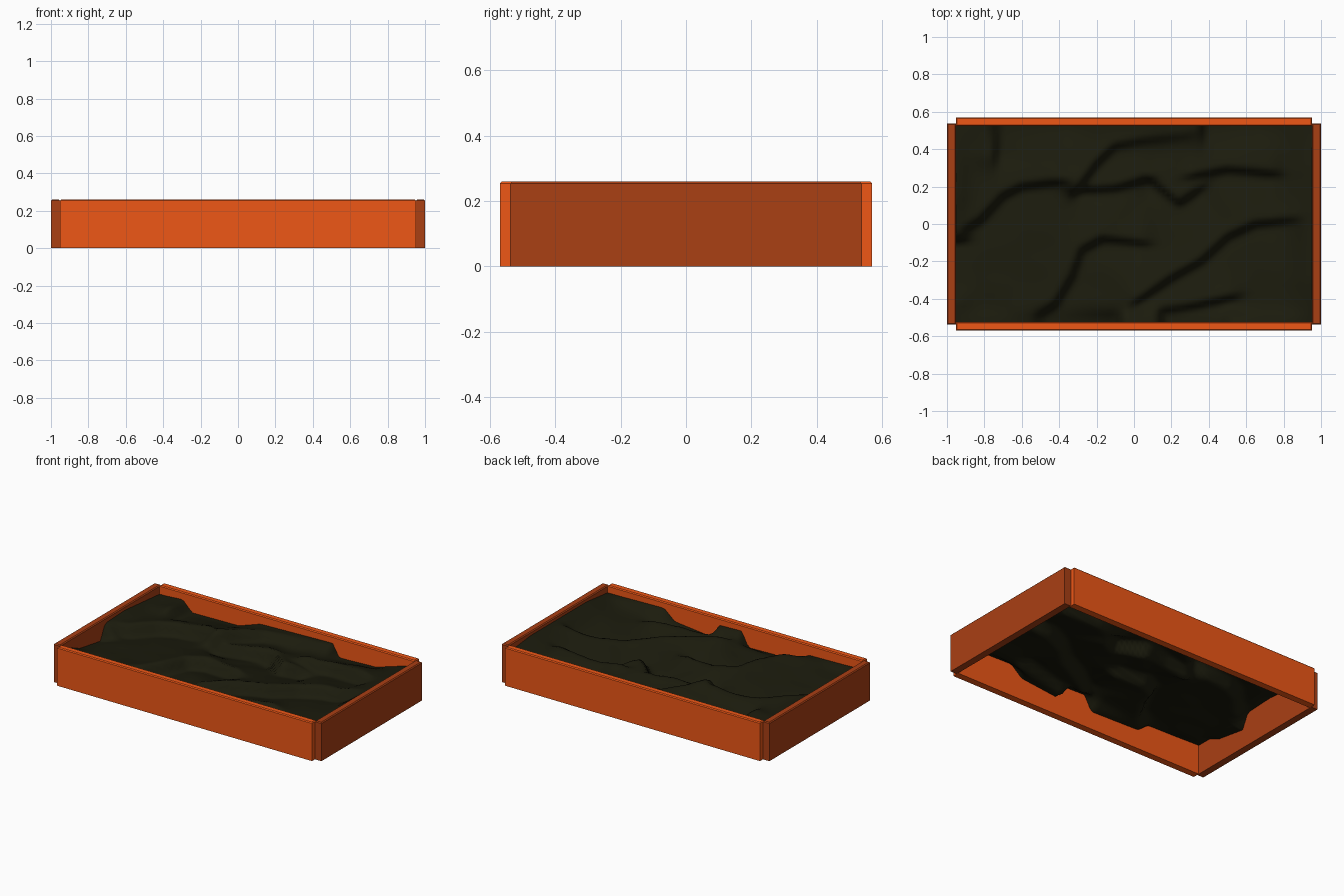
import bpy, bmesh, math
from mathutils import Vector, noise

if "Cube" in bpy.data.objects:
    bpy.data.objects.remove(bpy.data.objects["Cube"])


def material(name, rgb):
    m = bpy.data.materials.new(name)
    m.diffuse_color = (*rgb, 1)
    m.use_nodes = True
    m.node_tree.nodes["Principled BSDF"].inputs["Base Color"].default_value = m.diffuse_color
    return m


long_mat = material("orange_board", (0.86, 0.095, 0.008))
short_mat = material("dark_orange_board", (0.40, 0.05, 0.007))
soil_mat = material("soil", (0.011, 0.011, 0.004))


def board(name, centre, size, mat):
    bm = bmesh.new()
    bmesh.ops.create_cube(bm, size=1)
    bmesh.ops.scale(bm, vec=size, verts=bm.verts)
    top = [e for e in bm.edges if all(v.co.z > 0 for v in e.verts)]
    bmesh.ops.bevel(bm, geom=top, offset=0.006, segments=1, affect='EDGES')
    me = bpy.data.meshes.new(name)
    bm.to_mesh(me)
    bm.free()
    ob = bpy.data.objects.new(name, me)
    ob.location = centre
    me.materials.append(mat)
    bpy.context.collection.objects.link(ob)


# Four boards of the planter frame
for side, label in ((-1, "front"), (1, "back")):
    board(label + "_board", (0, side * 0.547, 0.13), (1.904, 0.046, 0.26), long_mat)
for side, label in ((-1, "left"), (1, "right")):
    board(label + "_board", (side * 0.976, 0, 0.13), (0.048, 1.076, 0.26), short_mat)

# Soil steps: the ground is high on the left of each path and drops on its right
steps = [
    [(-1.0, -.08), (-.82, .02), (-.7, .15), (-.6, .2), (-.42, .22)],
    [(-.29, .2), (-.2, .32), (-.1, .42), (.05, .45), (.28, .48), (.42, .56)],
    [(-.28, .18), (-.1, .19), (.04, .23)],
    [(.13, .2), (.24, .11), (.33, .17)],
    [(.34, .26), (.5, .29), (.72, .27)],
    [(-.56, -.54), (-.42, -.43), (-.33, -.28), (-.28, -.14), (-.17, -.08), (.02, -.1)],
    [(.04, -.4), (.2, -.29), (.36, -.2), (.5, -.07), (.65, 0), (.86, .02)],
    [(.1, -.56), (.14, -.47), (.28, -.45), (.5, -.4)],
    [(-.74, .38), (-.73, .56)],
]

# Soil height where it meets each board
back_edge = [(-.95, .2), (-.78, .21), (-.71, .14), (-.36, .145), (-.2, .2),
             (.34, .215), (.39, .13), (.67, .14), (.75, .165), (.95, .21)]
front_edge = [(-.95, .2), (-.55, .19), (-.47, .13), (-.1, .12), (-.05, .22),
              (.12, .215), (.17, .12), (.45, .15), (.53, .22), (.95, .21)]
left_edge = [(-.53, .2), (-.42, .2), (-.33, .16), (-.11, .125), (-.06, .225), (.15, .235), (.53, .2)]
right_edge = [(-.53, .21), (-.3, .235), (.3, .235), (.53, .21)]


def lookup(table, t):
    t = min(max(t, table[0][0]), table[-1][0])
    for (a, za), (b, zb) in zip(table, table[1:]):
        if t <= b:
            return za + (zb - za) * (t - a) / (b - a)
    return table[-1][1]


def step_height(p, path):
    best = None
    for i, (a, b) in enumerate(zip(path, path[1:])):
        a, b = Vector(a), Vector(b)
        d = b - a
        length = d.length
        d.normalize()
        along = (p - a).dot(d)
        t = min(max(along, 0), length)
        dist = (p - a - d * t).length
        side = d.x * (p - a).y - d.y * (p - a).x
        over = 0
        if i == 0:
            over = max(over, -along)
        if i == len(path) - 2:
            over = max(over, along - length)
        if best is None or dist < best[0] - 1e-6:
            best = (dist, side, over)
    dist, side, over = best
    s = side if over > 0 else math.copysign(dist, side)
    fade = math.exp(-(over / 0.08) ** 2)
    reach = 0.13 if s > 0 else 0.18
    return 0.05 * math.tanh(s / 0.02) * math.exp(-abs(s) / reach) * fade


def soil_height(p):
    z = 0.178 + sum(step_height(p, path) for path in steps)
    return z + 0.006 * noise.noise((p.x * 4, p.y * 6, 3))


# Rough soil sheet, open underneath, pulled to the edge heights near the boards
bm = bmesh.new()
bmesh.ops.create_grid(bm, x_segments=84, y_segments=48, size=1)
for v in bm.verts:
    p = Vector((v.co.x * 0.955, v.co.y * 0.528))
    z = soil_height(p)
    pulls = [(0.528 - p.y, 0.10, lookup(back_edge, p.x)),
             (0.528 + p.y, 0.06, lookup(front_edge, p.x)),
             (0.955 + p.x, 0.07, lookup(left_edge, p.y)),
             (0.955 - p.x, 0.11, lookup(right_edge, p.y))]
    for gap, width, target in pulls:
        w = math.exp(-(gap / width) ** 2)
        z += (target - z) * w
    v.co = (p.x, p.y, min(max(z, 0.1), 0.245))
for f in bm.faces:
    f.smooth = True
me = bpy.data.meshes.new("soil")
bm.to_mesh(me)
bm.free()
me.materials.append(soil_mat)
bpy.context.collection.objects.link(bpy.data.objects.new("soil", me))
